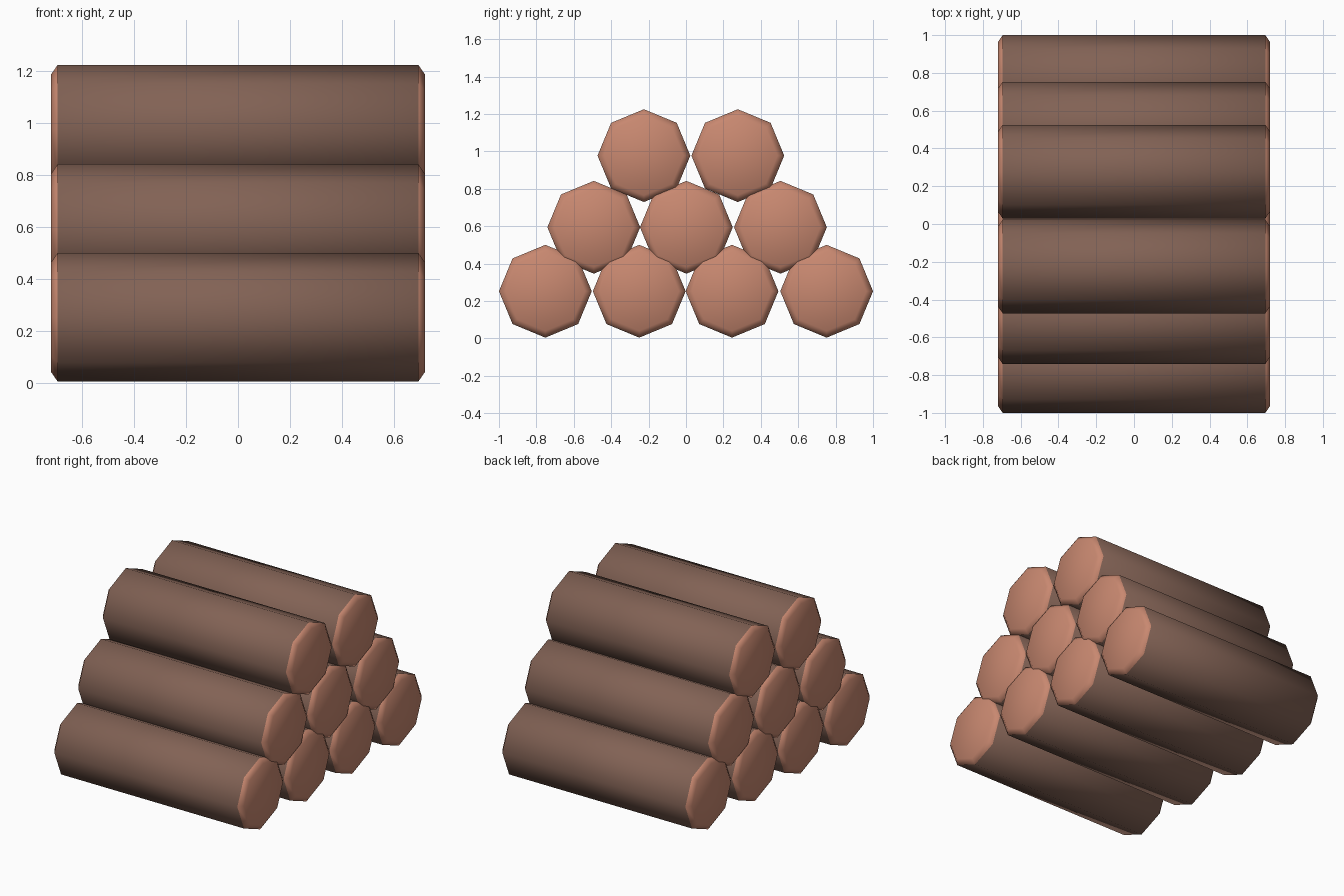
import bpy, bmesh, math

if "Cube" in bpy.data.objects:
    bpy.data.objects.remove(bpy.data.objects["Cube"])


def make_mat(name, rgb):
    m = bpy.data.materials.new(name)
    m.diffuse_color = (*rgb, 1)
    m.use_nodes = True
    m.node_tree.nodes["Principled BSDF"].inputs["Base Color"].default_value = m.diffuse_color
    return m


bark = make_mat("brown bark", (0.223, 0.122, 0.09))
wood = make_mat("cut wood", (0.578, 0.246, 0.162))

SIDES = 8
# lengthwise profile: (x, radius) with chamfered ends
PROFILE = [(-0.72, 0.212), (-0.695, 0.248), (0.695, 0.248), (0.72, 0.212)]


def make_log(name, y, z):
    bm = bmesh.new()
    rings = []
    for x, r in PROFILE:
        rings.append([bm.verts.new((x, r * math.cos(2 * math.pi * i / SIDES),
                                    r * math.sin(2 * math.pi * i / SIDES)))
                      for i in range(SIDES)])
    for k in range(3):
        for i in range(SIDES):
            j = (i + 1) % SIDES
            f = bm.faces.new((rings[k][i], rings[k][j], rings[k + 1][j], rings[k + 1][i]))
            f.material_index = 0 if k == 1 else 1  # bark only between the chamfers
    for ring in (rings[0], rings[-1]):
        bm.faces.new(ring).material_index = 1
    bmesh.ops.recalc_face_normals(bm, faces=bm.faces)
    for f in bm.faces:
        f.smooth = True
    me = bpy.data.meshes.new(name)
    bm.to_mesh(me)
    bm.free()
    me.materials.append(bark)
    me.materials.append(wood)
    ob = bpy.data.objects.new(name, me)
    ob.location = (0, y, z)
    bpy.context.collection.objects.link(ob)


# stacked rows: name, height of centres, y of centres
ROWS = [
    ("bottom_log", 0.252, (-0.752, -0.25, 0.246, 0.752)),
    ("middle_log", 0.594, (-0.493, 0.002, 0.505)),
    ("top_log", 0.977, (-0.225, 0.277)),
]
for name, z, ys in ROWS:
    for n, y in enumerate(ys, 1):
        make_log(f"{name}_{n}", y, z)
